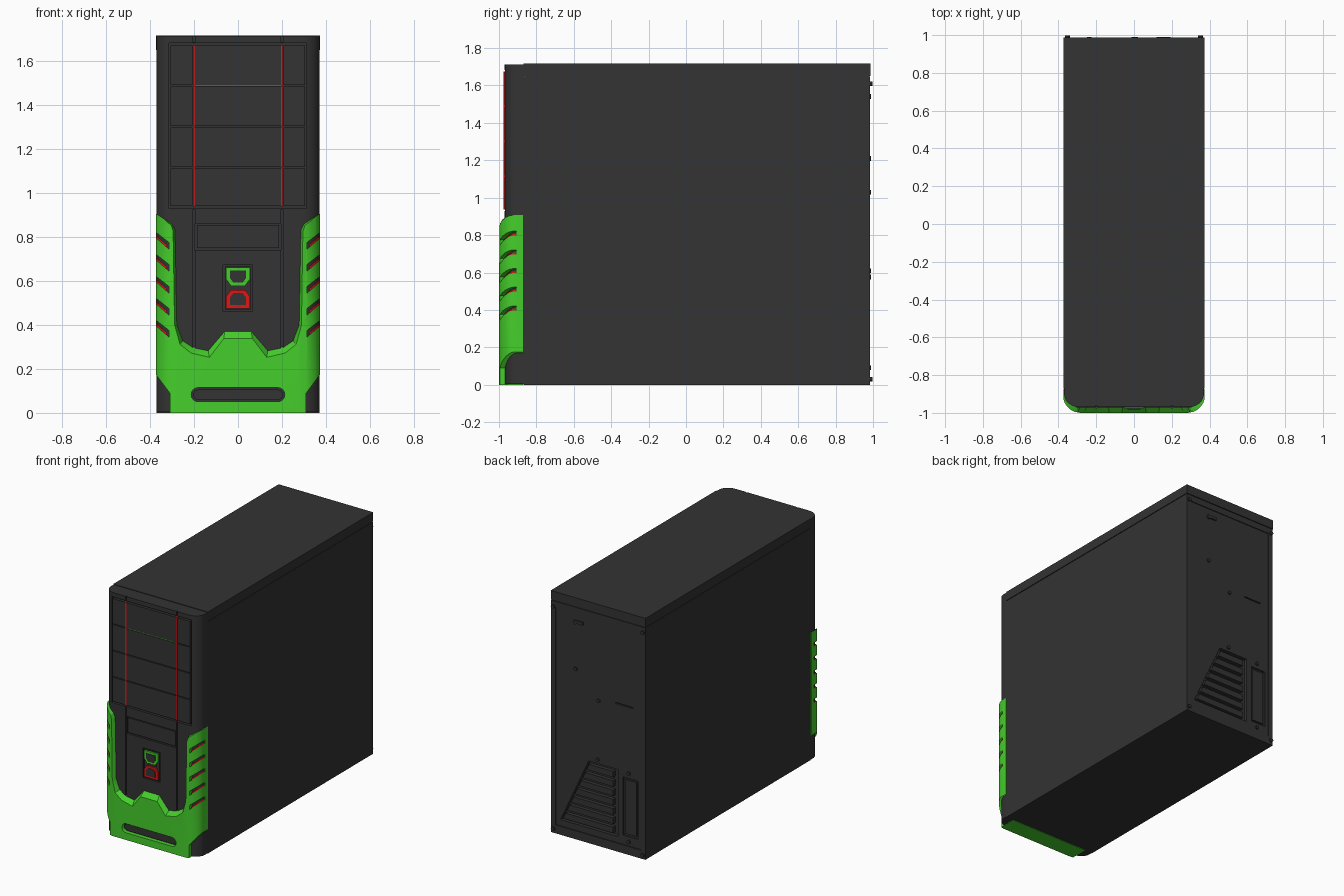
import bpy, bmesh, math

if "Cube" in bpy.data.objects:
    bpy.data.objects.remove(bpy.data.objects["Cube"])


def material(name, rgb):
    m = bpy.data.materials.new(name)
    m.diffuse_color = (*rgb, 1)
    m.use_nodes = True
    m.node_tree.nodes["Principled BSDF"].inputs["Base Color"].default_value = m.diffuse_color
    return m


BLACK = material("charcoal black", (0.033, 0.033, 0.033))
GREEN = material("bright green", (0.06, 0.62, 0.025))
RED = material("signal red", (0.75, 0.008, 0.008))


def loft(name, loops, mat):
    """Solid through matching loops of 3D points."""
    bm = bmesh.new()
    rings = [[bm.verts.new(p) for p in loop] for loop in loops]
    bm.faces.new(rings[0])
    bm.faces.new(rings[-1])
    for a, b in zip(rings, rings[1:]):
        for i in range(len(a)):
            j = (i + 1) % len(a)
            bm.faces.new((a[i], a[j], b[j], b[i]))
    bmesh.ops.recalc_face_normals(bm, faces=bm.faces)
    me = bpy.data.meshes.new(name)
    bm.to_mesh(me)
    bm.free()
    me.materials.append(mat)
    ob = bpy.data.objects.new(name, me)
    bpy.context.collection.objects.link(ob)
    return ob


def prism(name, pts, y0, y1, mat=BLACK):
    """Front-view outline (x, z) pushed along y."""
    return loft(name, [[(x, y, z) for x, z in pts] for y in (y0, y1)], mat)


def column(name, half, z0, z1, mat=BLACK):
    """Symmetric plan (x, y), right half given, raised along z."""
    plan = half + [(-x, y) for x, y in reversed(half)]
    return loft(name, [[(x, y, z) for x, y in plan] for z in (z0, z1)], mat)


def rect(x0, x1, z0, z1):
    return [(x0, z0), (x1, z0), (x1, z1), (x0, z1)]


def circle(cx, cz, r, n=10):
    return [(cx + r * math.cos(2 * math.pi * i / n), cz + r * math.sin(2 * math.pi * i / n)) for i in range(n)]


def stadium(half_w, cz, r, n=8):
    right = [(half_w - r + r * math.sin(math.pi * i / n), cz + r * math.cos(math.pi * i / n)) for i in range(n + 1)]
    return right + [(-x, 2 * cz - z) for x, z in right]


def combine(ob, other, op):
    """Apply a boolean and remove the helper."""
    mod = ob.modifiers.new("cut", 'BOOLEAN')
    mod.operation, mod.solver, mod.object = op, 'EXACT', other
    dg = bpy.context.evaluated_depsgraph_get()
    me = bpy.data.meshes.new_from_object(ob.evaluated_get(dg))
    mat = ob.data.materials[0]
    ob.modifiers.clear()
    ob.data = me
    me.materials.clear()
    me.materials.append(mat)
    for p in me.polygons:
        p.material_index = 0
    bpy.data.objects.remove(other)


def cut(ob, pts, y0, y1):
    combine(ob, prism("cutter", pts, y0, y1), 'DIFFERENCE')


def smooth(ob, angle=28):
    for p in ob.data.polygons:
        p.use_smooth = True
    ob.data.set_sharp_from_angle(angle=math.radians(angle))


# Main case and lid, split by a thin seam
case = prism("case_body", rect(-.37, .37, 0, 1.648), -.868, .985)
prism("case_seam", rect(-.366, .366, 1.64, 1.66), -.864, .98)
prism("case_lid", rect(-.372, .372, 1.652, 1.717), -.868, .987)

# Rear panel recess, grille, expansion slot and seam
cut(case, rect(-.335, .335, .06, 1.605), .979, 1.1)
cut(case, [(.30, .105), (.08, .58), (-.15, .58), (-.15, .105)], .955, 1.1)
cut(case, rect(-.31, -.19, .125, .54), .965, 1.1)
cut(case, rect(-.27, -.13, 1.045, 1.053), .97, 1.1)
prism("expansion_cover", rect(-.295, -.205, .14, .525), .95, .975)
for i in range(7):
    z = .12 + i * .066
    edge = lambda h: .285 - (h - .105) * .463
    prism("grille_slat", [(edge(z), z), (edge(z + .042), z + .042), (-.115, z + .042), (-.115, z)], .94, .981)
for x, z in [(.18, 1.54), (.18, 1.21), (0, 1.03), (.008, .61), (-.237, .576), (-.237, .09)]:
    prism("rear_screw", circle(x, z, .013), .97, .99)
for x in (-.352, .352):
    for z in (.03, 1.61):
        prism("corner_screw", circle(x, z, .013), .97, .998)
prism("rear_latch", rect(.12, .19, 1.535, 1.555), .97, .99)

# Front bezel with rounded vertical corners
bezel = column("front_bezel", [(.37, -.866), (.37, -.905), (.366, -.922), (.357, -.938), (.343, -.952),
                               (.326, -.962), (.308, -.968), (.285, -.97)], .003, 1.713)
cut(bezel, rect(-.315, .312, .93, 1.682), -1.1, -.95)
cut(bezel, rect(-.195, .195, .742, .862), -1.1, -.955)
cut(bezel, rect(-.068, .066, .462, .674), -1.1, -.958)
for s in (-1, 1):
    cut(bezel, rect(s * .2 - .004, s * .2 + .004, .25, .925), -1.1, -.962)
    cut(bezel, rect(s * .2 - .004, s * .2 + .004, 1.687, 1.8), -1.1, -.962)
smooth(bezel)

# Drive bay covers with red stripes between the segments
bay_edges = [.938, 1.115, 1.302, 1.489, 1.674]
for z0, z1 in zip(bay_edges, bay_edges[1:]):
    for x0, x1 in [(-.307, -.206), (-.195, .195), (.206, .304)]:
        prism("drive_bay_cover", rect(x0, x1, z0 + .003, z1 - .003), -.971, -.94)
for s in (-1, 1):
    prism("bay_stripe", rect(s * .2 - .005, s * .2 + .005, .938, 1.674), -.976, -.94, RED)
prism("bay_accent", rect(-.195, .195, 1.487, 1.491), -.969, -.94, GREEN)

# Small drive cover
prism("small_drive_cover", rect(-.187, .187, .75, .854), -.966, -.94)

# Power and reset buttons: coloured ring with a dark key
prism("button_plate", rect(-.06, .058, .47, .666), -.966, -.94)


def button(name, cz, flip, mat):
    shape = [(-.054, .042), (.054, .042), (.054, -.012), (.032, -.042), (-.032, -.042), (-.054, -.012)]
    for part, k, depth, m in [("ring", 1, -.978, mat), ("key", .66, -.981, BLACK)]:
        prism(name + "_" + part, [(x * k, cz + flip * z * k) for x, z in shape], depth, -.95, m)


button("power", .62, 1, GREEN)
button("reset", .518, -1, RED)
for x in (-.03, 0, .03):
    prism("indicator", circle(x, .569, .006, 8), -.972, -.95)

# Green guard: bevelled front outline wrapped round the corner plan
ends = [(.4, .924), (.4, .21), (.31, .09), (.31, -.1)]
outer = [(.06, .375), (.136, .286), (.205, .30), (.25, .33), (.277, .40), (.285, .83), (.30, .86)] + ends
inner = [(.065, .335), (.13, .25), (.215, .27), (.265, .31), (.29, .40), (.297, .825), (.305, .852)] + ends
loops = [[(x, y, z) for x, z in half + [(-x, z) for x, z in reversed(half)]]
         for half, y in [(inner, -1.003), (outer, -.966), (outer, -.8)]]
guard = loft("green_guard", loops, GREEN)
combine(guard, column("plan", [(.374, -.872), (.374, -.925), (.368, -.945), (.355, -.965), (.337, -.982),
                               (.315, -.994), (.285, -1.0)], 0, 1.2), 'INTERSECT')
cut(guard, stadium(.213, .083, .032), -1.1, -.8)

# Slanted vents in the guard with red inlays
for s in (-1, 1):
    for i in range(5):
        c = .79 - i * .1
        cut(guard, [(s * .314, c - .045), (s * .4, c + .03), (s * .4, c + .052), (s * .314, c - .015)], -1.1, -.905)
        inlay = prism("vent_inlay", [(s * .322, c - .038), (s * .4, c + .03), (s * .4, c + .04),
                                     (s * .322, c - .026)], -1.1, -.908, RED)
        combine(inlay, column("plan", [(.3725, -.89), (.3725, -.922), (.364, -.942), (.35, -.96), (.332, -.975),
                                       (.312, -.986), (.28, -.991)], 0, 1.2), 'INTERSECT')
smooth(guard, 25)

# Dark insert in the lower slot
prism("lower_slot_insert", stadium(.204, .083, .023), -.985, -.95)
